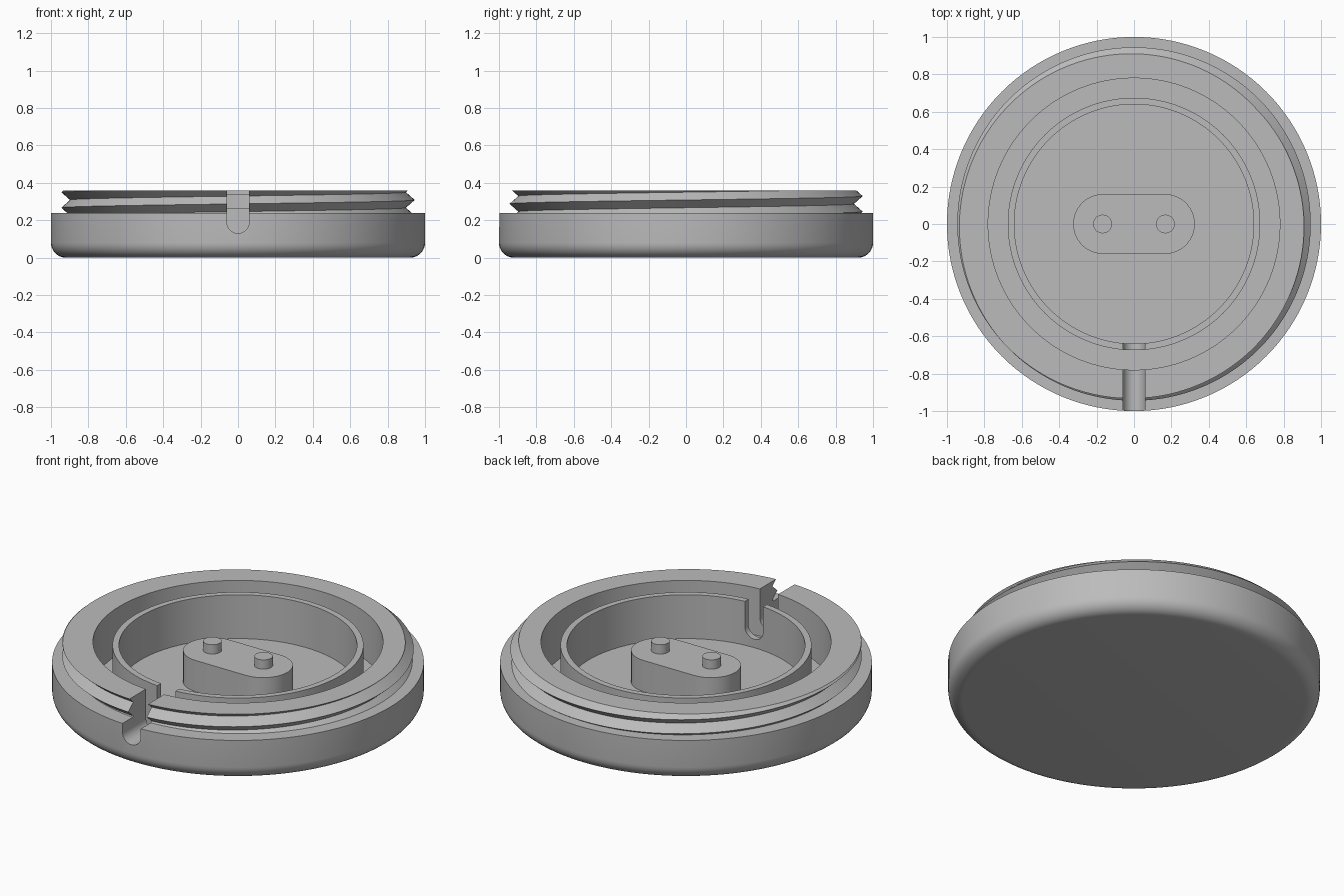
import bpy, bmesh
from math import pi, cos, sin, radians
from mathutils import Vector

if "Cube" in bpy.data.objects:
    bpy.data.objects.remove(bpy.data.objects["Cube"])

grey = bpy.data.materials.new("plain grey")
grey.use_nodes = True
colour = (0.5, 0.5, 0.5, 1)
grey.diffuse_color = colour
grey.node_tree.nodes["Principled BSDF"].inputs["Base Color"].default_value = colour

SEGMENTS = 128
BASE_TOP, RIM_TOP, FLOOR = 0.24, 0.36, 0.08
PITCH, CREST, DEPTH = 0.083, 0.945, 0.047


def finish(name, bm):
    bmesh.ops.remove_doubles(bm, verts=bm.verts, dist=1e-5)
    bmesh.ops.recalc_face_normals(bm, faces=bm.faces)
    mesh = bpy.data.meshes.new(name)
    bm.to_mesh(mesh)
    bm.free()
    mesh.materials.append(grey)
    obj = bpy.data.objects.new(name, mesh)
    bpy.context.collection.objects.link(obj)
    return obj


def lathe(name, profile):
    """Revolve profile(angle), a list of (radius, height) points."""
    bm = bmesh.new()
    columns = []
    for i in range(SEGMENTS + 1):
        a = 2 * pi * i / SEGMENTS
        columns.append([bm.verts.new((r * cos(a), r * sin(a), z)) for r, z in profile(a)])
    for left, right in zip(columns, columns[1:]):
        for j in range(len(left) - 1):
            bm.faces.new((left[j], right[j], right[j + 1], left[j + 1]))
    return finish(name, bm)


def prism(name, points, direction):
    """Extrude a flat outline along a direction."""
    bm = bmesh.new()
    face = bm.faces.new([bm.verts.new(p) for p in points])
    made = bmesh.ops.extrude_face_region(bm, geom=[face])["geom"]
    moved = [v for v in made if isinstance(v, bmesh.types.BMVert)]
    bmesh.ops.translate(bm, verts=moved, vec=Vector(direction))
    return finish(name, bm)


def arc(cx, cy, r, start, end, steps):
    angles = [radians(start + (end - start) * i / steps) for i in range(steps + 1)]
    return [(cx + r * cos(a), cy + r * sin(a)) for a in angles]


def body_profile(a):
    # Rounded base, helical thread, flat rim, then the recess
    turn = (a - pi) / (2 * pi)
    thread = []
    for k in range(-3, 5):
        z = min(max(0.267 + PITCH * (k / 2 + turn), BASE_TOP), RIM_TOP)
        t = (z - 0.267) / PITCH - turn
        thread.append((CREST - DEPTH * 2 * abs(t - round(t)), z))
    return ([(0, 0)] + arc(0.92, 0.08, 0.08, -90, 0, 8) + [(1, BASE_TOP)] + thread
            + [(0.78, RIM_TOP), (0.78, FLOOR), (0, FLOOR)])


def ring_profile(a):
    return [(0.64, 0.07), (0.675, 0.07), (0.675, 0.34), (0.64, 0.34), (0.64, 0.07)]


body = lathe("threaded_body", body_profile)
ring = lathe("inner_ring", ring_profile)

# Round-bottomed slot through the front of the body and ring
outline = [(0.06, 0.5), (-0.06, 0.5)] + arc(0, 0.19, 0.06, 180, 360, 16)
cutter = prism("slot_cutter", [(x, -1.1, z) for x, z in outline], (0, 0.55, 0))
cutter.hide_render = True
for obj in (body, ring):
    cut = obj.modifiers.new("slot", "BOOLEAN")
    cut.operation, cut.solver, cut.object = "DIFFERENCE", "EXACT", cutter
    bpy.context.view_layer.objects.active = obj
    bpy.ops.object.modifier_apply(modifier=cut.name)
bpy.data.objects.remove(cutter)

# Central block with two pins
stadium = arc(0.165, 0, 0.16, -90, 90, 24) + arc(-0.165, 0, 0.16, 90, 270, 24)
block = prism("centre_block", [(x, y, 0.07) for x, y in stadium], (0, 0, 0.195))
parts = [body, ring, block]
for side, x in (("left", 0.168), ("right", -0.168)):
    circle = arc(x, 0, 0.05, 0, 360, 32)[:-1]
    parts.append(prism(side + "_pin", [(px, py, 0.26) for px, py in circle], (0, 0, 0.06)))

# Smooth round walls, keep edges sharp
bpy.ops.object.select_all(action="DESELECT")
for obj in parts:
    obj.select_set(True)
bpy.context.view_layer.objects.active = body
bpy.ops.object.shade_smooth_by_angle(angle=radians(30))
